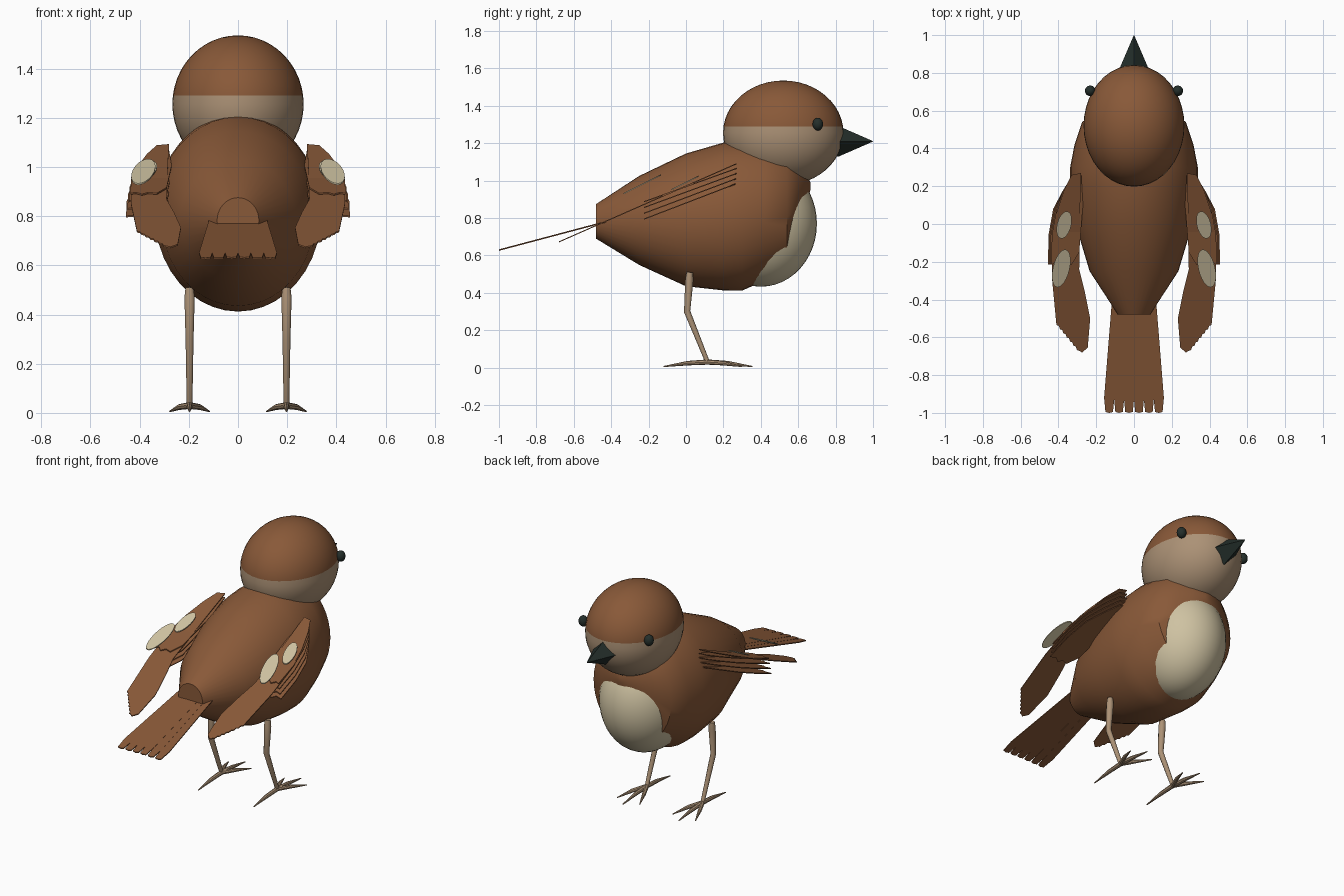
import bpy, bmesh, math
from mathutils import Vector

if "Cube" in bpy.data.objects:
    bpy.data.objects.remove(bpy.data.objects["Cube"])


def material(name, rgb):
    m = bpy.data.materials.new(name)
    m.use_nodes = True
    m.diffuse_color = (*rgb, 1)
    m.node_tree.nodes["Principled BSDF"].inputs["Base Color"].default_value = (*rgb, 1)
    return m


BROWN = material("warm brown", (0.25, 0.10, 0.04))
TAN = material("tan", (0.41, 0.285, 0.18))
CREAM = material("cream", (0.62, 0.54, 0.36))
DARK = material("dark slate", (0.018, 0.028, 0.024))


def finish(bm, name, mats, smooth=True):
    bmesh.ops.recalc_face_normals(bm, faces=bm.faces)
    mesh = bpy.data.meshes.new(name)
    bm.to_mesh(mesh)
    bm.free()
    for m in mats:
        mesh.materials.append(m)
    obj = bpy.data.objects.new(name, mesh)
    bpy.context.collection.objects.link(obj)
    if smooth:
        bpy.ops.object.select_all(action='DESELECT')
        obj.select_set(True)
        bpy.context.view_layer.objects.active = obj
        bpy.ops.object.shade_smooth_by_angle(angle=math.radians(40))
    return obj


def loft(rings, name, mat, smooth=True):
    bm = bmesh.new()
    loops = [[bm.verts.new(p) for p in ring] for ring in rings]
    n = len(loops[0])
    for a, b in zip(loops, loops[1:]):
        for i in range(n):
            j = (i + 1) % n
            bm.faces.new((a[i], a[j], b[j], b[i]))
    bm.faces.new(loops[0])
    bm.faces.new(loops[-1])
    return finish(bm, name, [mat], smooth)


def ellipse(y, zc, w, h, n):
    return [(w * math.sin(math.tau * i / n), y, zc + h * math.cos(math.tau * i / n))
            for i in range(n)]


def tube(points, radii, name, mat, n=10):
    pts = [Vector(p) for p in points]
    rings = []
    for k, p in enumerate(pts):
        d = pts[min(k + 1, len(pts) - 1)] - pts[max(k - 1, 0)]
        side = Vector((1, 0, 0)) if abs(d.normalized().x) < 0.8 else Vector((0, 0, 1))
        u = d.cross(side).normalized()
        v = d.cross(u).normalized()
        rings.append([p + radii[k] * (u * math.cos(math.tau * i / n) + v * math.sin(math.tau * i / n))
                      for i in range(n)])
    return loft(rings, name, mat)


def ellipsoid(name, centre, radii, mats, split=None):
    bm = bmesh.new()
    bmesh.ops.create_uvsphere(bm, u_segments=40, v_segments=24, radius=1)
    for v in bm.verts:
        v.co = Vector(centre) + Vector([c * r for c, r in zip(v.co, radii)])
    if split is not None:
        bmesh.ops.bisect_plane(bm, geom=bm.verts[:] + bm.edges[:] + bm.faces[:],
                               plane_co=(0, 0, split), plane_no=(0, 0, 1))
        for f in bm.faces:
            f.material_index = int(f.calc_center_median().z < split)
    return finish(bm, name, mats)


def plate(outline, height, name, mat, thick=0.006):
    """Thin sheet over an x,y outline, with its height given by y."""
    bm = bmesh.new()
    top = [bm.verts.new((x, y, height(y) + thick / 2)) for x, y in outline]
    low = [bm.verts.new((x, y, height(y) - thick / 2)) for x, y in outline]
    n = len(top)
    bm.faces.new(top)
    bm.faces.new(low[::-1])
    for i in range(n):
        j = (i + 1) % n
        bm.faces.new((top[i], low[i], low[j], top[j]))
    return finish(bm, name, [mat], False)


# Body: elliptical sections from the cut-off rump to the upper chest
sections = [(-0.48, 0.782, 0.085, 0.093), (-0.25, 0.787, 0.235, 0.238),
            (0.0, 0.79, 0.31, 0.355), (0.2, 0.808, 0.338, 0.395),
            (0.3, 0.812, 0.338, 0.4), (0.42, 0.835, 0.315, 0.37),
            (0.54, 0.855, 0.275, 0.325), (0.6, 0.915, 0.18, 0.205),
            (0.64, 0.95, 0.1, 0.105), (0.665, 0.97, 0.02, 0.02)]
loft([ellipse(y, z, w, h, 40) for y, z, w, h in sections], "body", BROWN)
ellipsoid("breast", (0, 0.40, 0.77), (0.26, 0.30, 0.337), [CREAM])

# Head with a brown cap, and the beak
ellipsoid("head", (0, 0.52, 1.255), (0.267, 0.322, 0.28), [BROWN, TAN], split=1.29)
loft([ellipse(0.81, 1.21, 0.082, 0.084, 4), ellipse(1.0, 1.21, 0.001, 0.001, 4)],
     "beak", DARK, False)

# Tail: a narrow fan of overlapping feathers
for i in range(6):
    t = i - 2.5
    a, b = t * 0.037, t * 0.0525
    feather = [(a - 0.024, -0.4), (a + 0.024, -0.4), (b + 0.027, -0.92),
               (b + 0.02, -0.995), (b, -1.0), (b - 0.02, -0.995), (b - 0.027, -0.92)]
    plate(feather, lambda y, k=abs(t): 0.63 + 0.265 * (y + 1) - 0.001 * k,
          f"tail_feather_{i + 1}", BROWN)

for s, side in ((1, "left"), (-1, "right")):
    ellipsoid(f"{side}_eye", (s * 0.232, 0.705, 1.302), (0.028, 0.028, 0.034), [DARK])

    # Long wing blade with a serrated rear edge
    outer = [(0.28, 0.27), (0.33, 0.26), (0.37, 0.18), (0.41, 0.06), (0.435, -0.08),
             (0.435, -0.28), (0.412, -0.52)]
    tips = []
    for k in range(7):
        x, y = 0.41 - 0.018 * k, -0.535 - 0.022 * k
        tips += [(x, y), (x - 0.012, y - 0.004)]
    inner = [(0.275, -0.68), (0.245, -0.655), (0.232, -0.5), (0.26, -0.36),
             (0.29, -0.24), (0.285, 0.1)]
    plate([(s * x, y) for x, y in outer + tips + inner],
          lambda y: 1.09 - 0.44 * (0.27 - y), f"{side}_wing_blade", BROWN)

    # Shorter covert layers stacked beneath the blade
    for k in range(4):
        grow = 0.006 * k
        edge = [(0.28, 0.27), (0.325, 0.26), (0.375, 0.18), (0.41 + grow, 0.08),
                (0.435 + grow, -0.06), (0.437 + grow, -0.215), (0.415, -0.205),
                (0.39, -0.225), (0.365, -0.205), (0.33, -0.215), (0.29, -0.15), (0.27, 0.1)]
        plate([(s * x, y) for x, y in edge],
              lambda y, q=k: 1.065 - 0.027 * q - (0.36 + 0.008 * q) * (0.27 - y),
              f"{side}_wing_covert_{k + 1}", BROWN)

    # Pale oval wing spots
    for k, (cx, cy, cz, size) in enumerate(((0.385, -0.235, 0.98, 1.0),
                                            (0.37, -0.005, 0.988, 0.72))):
        oval = []
        for i in range(24):
            a = math.tau * i / 24
            u, v = 0.1 * size * math.cos(a), 0.044 * size ** 0.5 * math.sin(a)
            oval.append((s * (cx - 0.22 * u + v), cy + u + 0.1 * v))
        plate(oval, lambda y, c=cy, z=cz: z + 0.5 * (y - c), f"{side}_wing_spot_{k + 1}", CREAM)

    # Leg and toes
    x = s * 0.197
    tube([(x, 0.02, 0.51), (x, 0.018, 0.47), (x, 0.006, 0.3), (x, 0.115, 0.03)],
         [0.017, 0.022, 0.017, 0.012], f"{side}_leg", TAN)
    for k, (dx, y) in enumerate(((0, 0.355), (0.08, 0.3), (-0.08, 0.3), (0.0, -0.12))):
        mid = 0.115 + 0.45 * (y - 0.115)
        tube([(x, 0.115, 0.03), (x + dx * 0.5, mid, 0.024), (x + dx, y, 0.006)],
             [0.014, 0.012, 0.003], f"{side}_toe_{k + 1}", TAN, 8)
